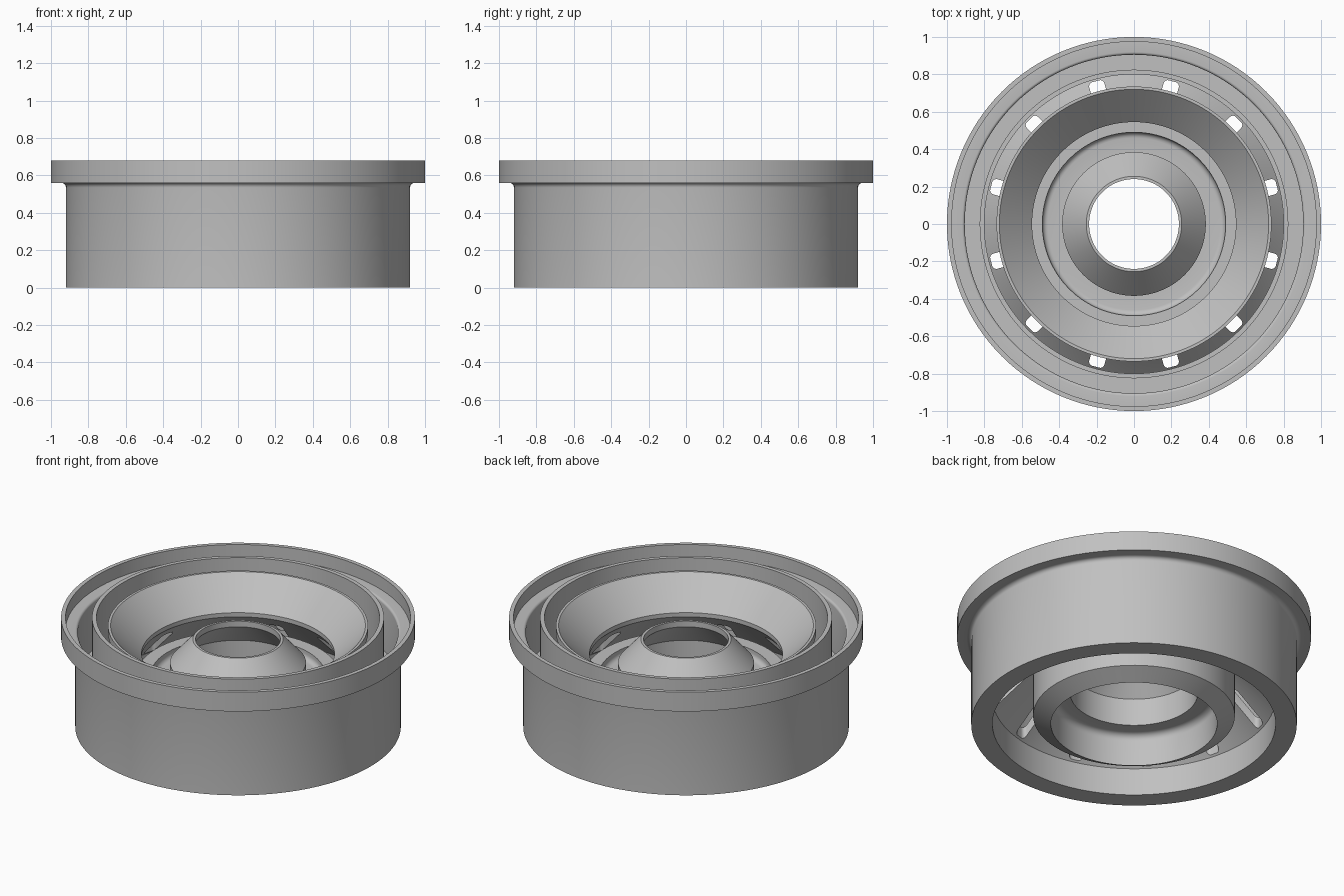
import bpy, bmesh, math
from mathutils import Matrix, Vector

cube = bpy.data.objects.get("Cube")
if cube:
    bpy.data.objects.remove(cube, do_unlink=True)

# Single material
grey = bpy.data.materials.new("plain grey")
grey.use_nodes = True
colour = (0.53, 0.53, 0.53, 1)
grey.diffuse_color = colour
grey.node_tree.nodes["Principled BSDF"].inputs["Base Color"].default_value = colour

SLOTS = 12


def make_object(name, bm):
    bmesh.ops.recalc_face_normals(bm, faces=bm.faces)
    mesh = bpy.data.meshes.new(name)
    bm.to_mesh(mesh)
    bm.free()
    obj = bpy.data.objects.new(name, mesh)
    bpy.context.collection.objects.link(obj)
    mesh.materials.append(grey)
    return obj


def lathe(name, profile, steps=128):
    """Revolve a closed (radius, height) profile about the z axis."""
    bm = bmesh.new()
    verts = [bm.verts.new((r, 0, z)) for r, z in profile]
    edges = [bm.edges.new((v, verts[i - 1])) for i, v in enumerate(verts)]
    bmesh.ops.spin(bm, geom=verts + edges, cent=(0, 0, 0), axis=(0, 0, 1),
                   angle=math.tau, steps=steps, use_duplicate=False)
    bmesh.ops.remove_doubles(bm, verts=bm.verts, dist=1e-4)
    return make_object(name, bm)


def fillet(cx, cz, radius, start, end, count=5):
    """Points along an arc, angles in degrees."""
    angles = [math.radians(start + (end - start) * i / count) for i in range(count + 1)]
    return [(cx + radius * math.cos(a), cz + radius * math.sin(a)) for a in angles]


def smooth(obj):
    bpy.ops.object.select_all(action='DESELECT')
    obj.select_set(True)
    bpy.context.view_layer.objects.active = obj
    bpy.ops.object.shade_smooth_by_angle(angle=math.radians(28))


# Outer drum with a flanged lip and a deep groove inside it
drum = lathe("outer_drum",
             [(0.80, 0), (0.92, 0)]
             + fillet(0.945, 0.535, 0.025, 180, 90)
             + [(1.0, 0.56), (1.0, 0.68), (0.975, 0.68), (0.975, 0.60)]
             + fillet(0.92, 0.585, 0.015, 90, 180)
             + [(0.905, 0.30), (0.825, 0.30), (0.825, 0.68), (0.80, 0.68)])

# Flared funnel whose lower skirt spreads out to meet the drum
funnel = lathe("flared_funnel",
               [(0.72, 0.63), (0.545, 0.456), (0.545, 0.43), (0.81, 0.16),
                (0.81, 0.23)]
               + fillet(0.64, 0.445, 0.03, 225, 135)
               + [(0.735, 0.585), (0.735, 0.63)])

# Central hub with a groove, a bored underside and a conical nose
hub = lathe("central_hub",
            [(0.47, 0), (0.57, 0.055), (0.57, 0.33), (0.49, 0.33)]
            + fillet(0.46, 0.31, 0.03, 0, -90)
            + [(0.384, 0.28), (0.384, 0.40), (0.255, 0.545), (0.24, 0.545),
               (0.24, 0.51), (0.36, 0.37), (0.36, 0.20)]
            + fillet(0.43, 0.16, 0.04, 90, 0))

# Rounded radial slots through the skirt
bm = bmesh.new()
half, corner, inner, outer = 0.042, 0.022, 0.61, 0.79
outline = []
for cx, cy, start in ((outer - corner, half - corner, 0),
                      (inner + corner, half - corner, 90),
                      (inner + corner, corner - half, 180),
                      (outer - corner, corner - half, 270)):
    outline += fillet(cx, cy, corner, start, start + 90, 4)
for k in range(SLOTS):
    turn = Matrix.Rotation(math.radians(15) + math.tau * k / SLOTS, 3, 'Z')
    base = bm.faces.new([bm.verts.new(turn @ Vector((x, y, 0.10))) for x, y in outline])
    top = bmesh.ops.extrude_face_region(bm, geom=[base])["geom"]
    bmesh.ops.translate(bm, vec=(0, 0, 0.37),
                        verts=[g for g in top if isinstance(g, bmesh.types.BMVert)])
cutter = make_object("slot_cutter", bm)
cutter.hide_render = True

cut = funnel.modifiers.new("slots", 'BOOLEAN')
cut.operation = 'DIFFERENCE'
cut.solver = 'EXACT'
cut.object = cutter
bpy.context.view_layer.objects.active = funnel
bpy.ops.object.modifier_apply(modifier=cut.name)
bpy.data.objects.remove(cutter, do_unlink=True)

for part in (drum, funnel, hub):
    smooth(part)
